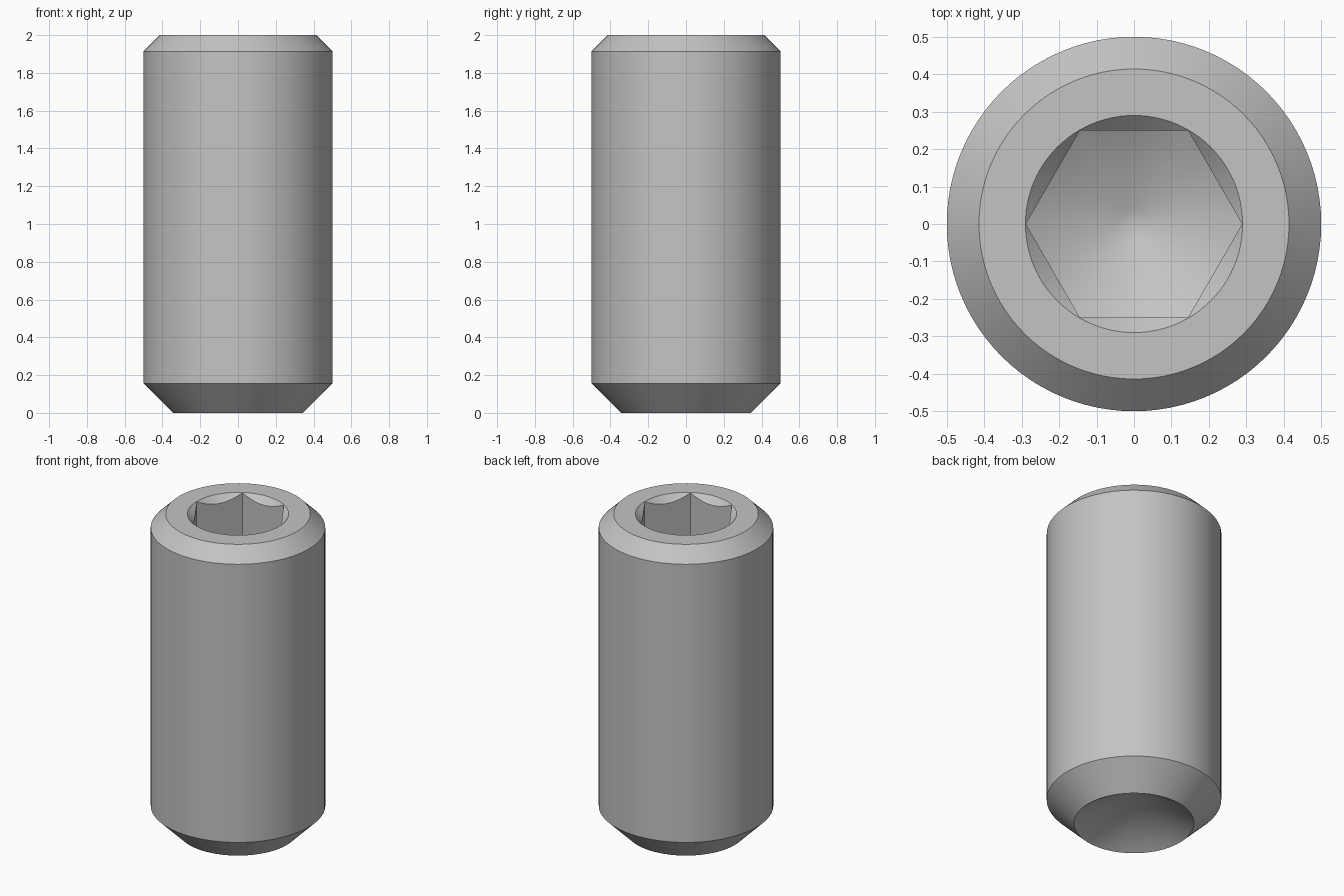
import bpy, bmesh, math

default = bpy.data.objects.get("Cube")
if default:
    bpy.data.objects.remove(default, do_unlink=True)

SEGMENTS = 96

steel = bpy.data.materials.new("steel grey")
steel.use_nodes = True
steel_colour = (0.55, 0.55, 0.55, 1.0)
steel.diffuse_color = steel_colour
steel.node_tree.nodes["Principled BSDF"].inputs["Base Color"].default_value = steel_colour


def lathe(name, profile, sides=SEGMENTS):
    """Spin a (radius, height) profile, both ends on the axis, into a closed solid."""
    bm = bmesh.new()
    rings = []
    for r, z in profile:
        count = 1 if r == 0 else sides
        rings.append([bm.verts.new((r * math.cos(i * math.tau / sides),
                                    r * math.sin(i * math.tau / sides), z))
                      for i in range(count)])
    for a, b in zip(rings, rings[1:]):
        for i in range(sides):
            j = (i + 1) % sides
            corners = [a[i % len(a)], a[j % len(a)], b[j % len(b)], b[i % len(b)]]
            bm.faces.new(list(dict.fromkeys(corners)))
    bmesh.ops.recalc_face_normals(bm, faces=bm.faces)
    mesh = bpy.data.meshes.new(name)
    bm.to_mesh(mesh)
    bm.free()
    mesh.materials.append(steel)
    obj = bpy.data.objects.new(name, mesh)
    bpy.context.collection.objects.link(obj)
    return obj


def combine(target, cutter, operation):
    """Apply a boolean and discard the cutter."""
    mod = target.modifiers.new("cut", 'BOOLEAN')
    mod.operation = operation
    mod.solver = 'EXACT'
    mod.object = cutter
    bpy.context.view_layer.objects.active = target
    bpy.ops.object.modifier_apply(modifier=mod.name)
    bpy.data.objects.remove(cutter, do_unlink=True)


# Body: hollow cup point, lower chamfer, shank, upper chamfer
slope = math.tan(math.radians(30))
cup_r = 0.344
body = lathe("screw_body", [
    (0, cup_r * slope), (cup_r, 0), (0.5, 0.156),
    (0.5, 1.914), (0.414, 2), (0, 2)])

# Countersink around the socket mouth
countersink = lathe("countersink_cutter", [
    (0, 1.7), (0.01, 1.72), (0.31, 2.02), (0, 2.02)])
combine(body, countersink, 'DIFFERENCE')

# Hexagonal socket with a drilled conical floor and a small blunt tip
hex_r = 0.25 / math.cos(math.pi / 6)
floor_z = 1.375
tip_r = 0.04
tip_z = floor_z - (hex_r - tip_r) * slope
socket = lathe("socket_cutter", [(0, 1), (hex_r, 1), (hex_r, 2.1), (0, 2.1)], 6)
drill = lathe("drill_cutter", [
    (0, tip_z - 0.003), (tip_r, tip_z), (0.4, tip_z + (0.4 - tip_r) * slope),
    (0.4, 2.2), (0, 2.2)])
combine(socket, drill, 'INTERSECT')
combine(body, socket, 'DIFFERENCE')

# Smooth round surfaces, crisp edges
bpy.ops.object.select_all(action='DESELECT')
body.select_set(True)
bpy.context.view_layer.objects.active = body
bpy.ops.object.shade_smooth_by_angle(angle=math.radians(28))
